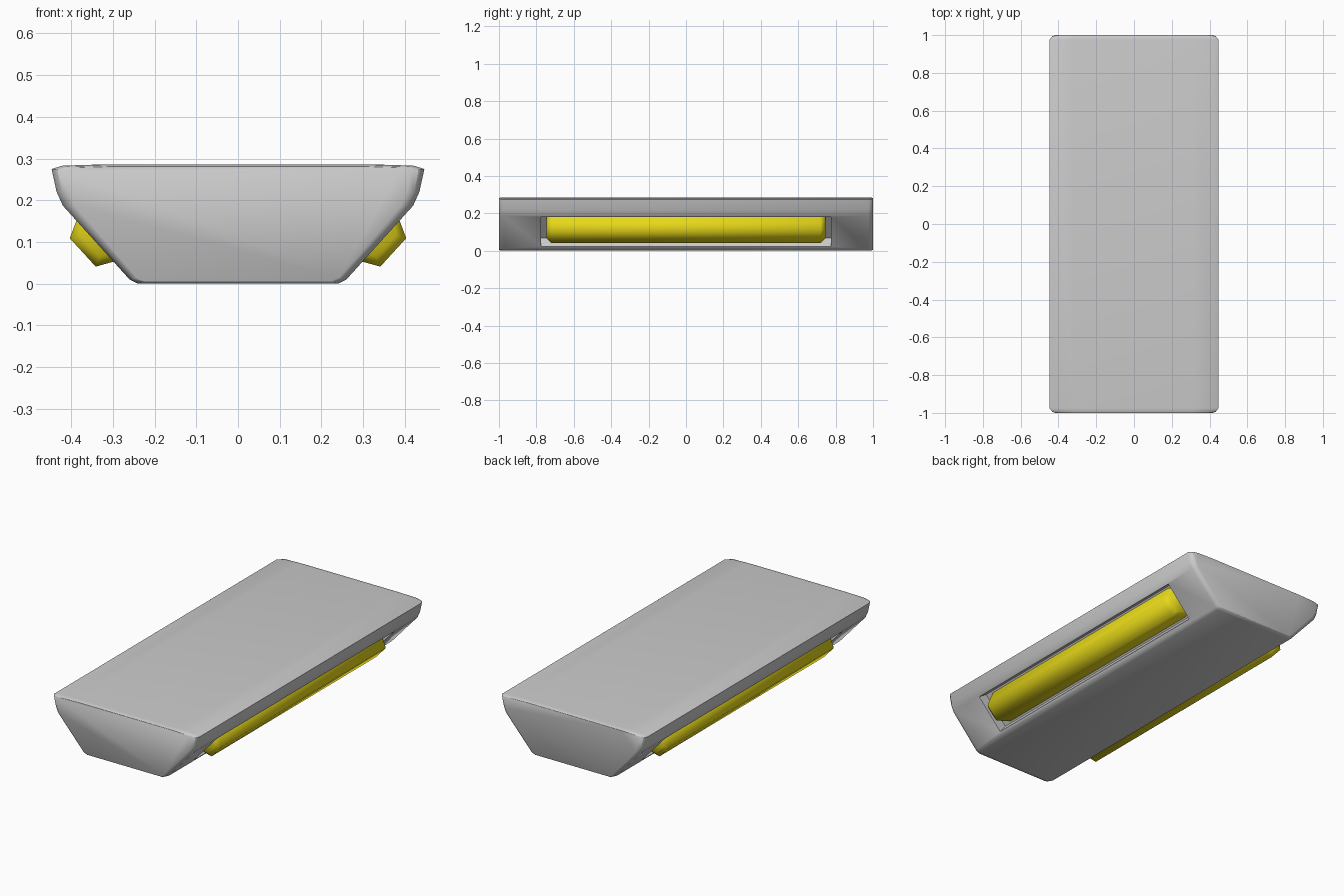
import bpy, bmesh
from mathutils import Vector

cube = bpy.data.objects.get("Cube")
if cube:
    bpy.data.objects.remove(cube, do_unlink=True)


def material(name, color):
    m = bpy.data.materials.new(name)
    m.use_nodes = True
    m.diffuse_color = color
    m.node_tree.nodes["Principled BSDF"].inputs["Base Color"].default_value = color
    return m


grey = material("light grey", (0.6, 0.6, 0.6, 1))
yellow = material("yellow", (0.8, 0.69, 0.01, 1))


def loft(name, rings, mat):
    """Skin matching closed rings of points and cap both ends."""
    bm = bmesh.new()
    loops = [[bm.verts.new(p) for p in ring] for ring in rings]
    count = len(loops[0])
    for a, b in zip(loops, loops[1:]):
        for i in range(count):
            j = (i + 1) % count
            bm.faces.new((a[i], a[j], b[j], b[i]))
    bm.faces.new(loops[0])
    bm.faces.new(loops[-1])
    bmesh.ops.recalc_face_normals(bm, faces=bm.faces)
    mesh = bpy.data.meshes.new(name)
    bm.to_mesh(mesh)
    bm.free()
    mesh.materials.append(mat)
    obj = bpy.data.objects.new(name, mesh)
    bpy.context.collection.objects.link(obj)
    return obj


def smooth(obj, angle):
    bpy.ops.object.select_all(action='DESELECT')
    obj.select_set(True)
    bpy.context.view_layer.objects.active = obj
    bpy.ops.object.shade_smooth_by_angle(angle=angle)


# Hull: a flared section drawn along y, with softened ends
half = [(0.24, 0), (0.26, 0.01), (0.42, 0.187), (0.435, 0.22),
        (0.447, 0.275), (0.42, 0.283), (0.32, 0.286)]
section = half + [(-x, z) for x, z in reversed(half)]


def hull_ring(y, sx, sz):
    return [(x * sx, y, 0.143 + (z - 0.143) * sz) for x, z in section]


ends = [(1.0, 0.93, 0.965), (0.994, 0.97, 0.985), (0.975, 1.0, 1.0)]
rings = [hull_ring(-y, sx, sz) for y, sx, sz in ends]
rings += [hull_ring(y, sx, sz) for y, sx, sz in reversed(ends)]
hull = loft("hull", rings, grey)


# Points on a slanted side: u runs up the slope, n points outward
def slope_point(side, u, n, y):
    p = Vector((0.342, 0.1025)) + u * Vector((0.675, 0.738)) + n * Vector((0.738, -0.675))
    return (side * p.x, y, p.y)


# Lamp section, widest where it sits in the recess
lamp_section = [(-0.088, -0.05), (-0.067, 0.0), (-0.046, 0.041),
                (0.046, 0.041), (0.067, 0.0), (0.088, -0.05)]
# Recess section, closing slightly toward its floor
recess_section = [(-0.098, -0.055), (-0.107, 0.0), (-0.107, 0.08),
                  (0.107, 0.08), (0.107, 0.0), (0.098, -0.055)]

for label, side in (("left", 1), ("right", -1)):
    cutter = loft(label + "_recess_cutter",
                  [[slope_point(side, u, n, y) for u, n in recess_section]
                   for y in (-0.775, 0.775)], grey)
    cutter.hide_render = True
    cutter.hide_viewport = True
    cut = hull.modifiers.new(label + "_recess", 'BOOLEAN')
    cut.object = cutter
    cut.operation = 'DIFFERENCE'
    cut.solver = 'EXACT'

    lamp_rings = []
    for y, s in ((-0.745, 0.75), (-0.72, 1), (0.72, 1), (0.745, 0.75)):
        lamp_rings.append([slope_point(side, u * s, -0.05 + (n + 0.05) * s, y)
                           for u, n in lamp_section])
    lamp = loft(label + "_lamp", lamp_rings, yellow)
    smooth(lamp, 1.2)

# Soften the recess rims
rim = hull.modifiers.new("soft_rims", 'BEVEL')
rim.width = 0.006
rim.segments = 2
rim.limit_method = 'ANGLE'
rim.angle_limit = 0.9
smooth(hull, 0.85)
